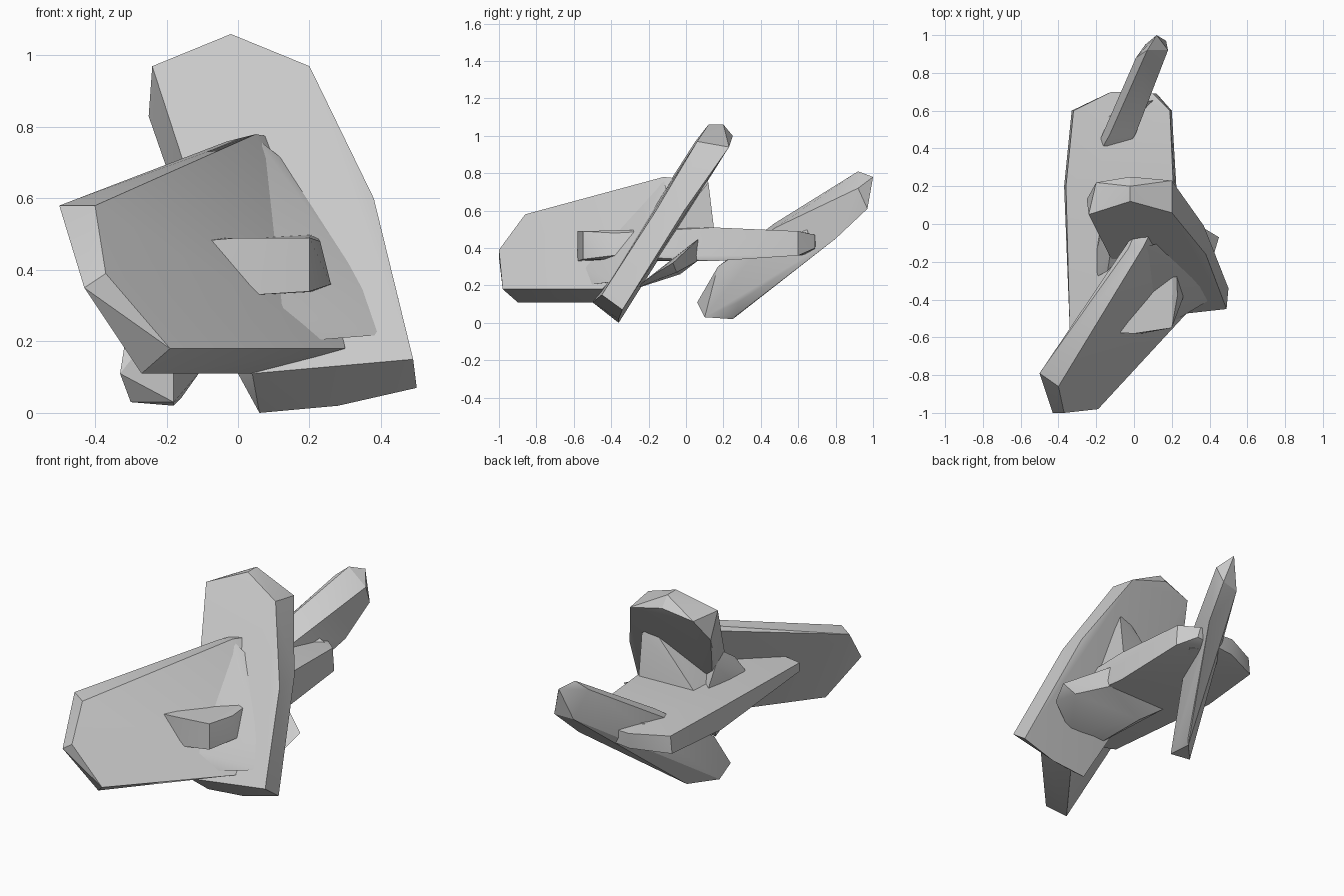
import bpy
import bmesh
import math
from mathutils import Vector

default_cube = bpy.data.objects.get("Cube")
if default_cube:
    bpy.data.objects.remove(default_cube, do_unlink=True)

CENTIMETRE = 0.01


def make_material(name, colour):
    material = bpy.data.materials.new(name)
    material.use_nodes = True
    material.diffuse_color = colour
    shader = material.node_tree.nodes["Principled BSDF"]
    shader.inputs["Base Color"].default_value = colour
    shader.inputs["Roughness"].default_value = 0.8
    return material


stone_grey = make_material("stone_grey", (0.6, 0.6, 0.6, 1))


def faceted_block(name, *edge_loops):
    """Wrap the smallest convex block around the given edge loops."""
    bm = bmesh.new()
    for loop in edge_loops:
        for point in loop:
            bm.verts.new(Vector(point) * CENTIMETRE)
    result = bmesh.ops.convex_hull(bm, input=list(bm.verts))
    unused = [item for item in result["geom_interior"] + result["geom_unused"]
              if isinstance(item, bmesh.types.BMVert) and item.is_valid]
    if unused:
        bmesh.ops.delete(bm, geom=list(set(unused)), context="VERTS")
    bmesh.ops.dissolve_limit(bm, angle_limit=math.radians(3),
                             verts=list(bm.verts), edges=list(bm.edges))
    bmesh.ops.recalc_face_normals(bm, faces=list(bm.faces))
    mesh = bpy.data.meshes.new(name)
    bm.to_mesh(mesh)
    bm.free()
    mesh.materials.append(stone_grey)
    block = bpy.data.objects.new(name, mesh)
    bpy.context.collection.objects.link(block)
    # Soft shading across the gentle facets, crisp outer edges
    bpy.ops.object.select_all(action="DESELECT")
    block.select_set(True)
    bpy.context.view_layer.objects.active = block
    bpy.ops.object.shade_smooth_by_angle(angle=math.radians(25))
    return block


# Broad slab reaching forward: front face, then rear face
faceted_block(
    "front_slab",
    [(-40, -86, 58), (-37, -100, 39), (-19, -98, 18), (15, -56, 19),
     (30, -45, 18), (5, -12, 78), (10, -2, 77), (24, -18, 45)],
    [(-50, -79, 58), (-43, -100, 35), (-27, -90, 11), (5, -48, 11),
     (15, -38, 14), (-3, -13, 76), (2, -2, 76)],
)

# Tall leaning slab: upper face, then under face
faceted_block(
    "leaning_slab",
    [(-24, 5, 97), (-2, 12, 106), (20, 6, 97), (38, -16, 60),
     (49, -45, 15), (4, -50, 11), (-17, -8, 72)],
    [(-20, 22, 96), (-2, 20, 106), (-2, 25, 100), (20, 23, 94), (37, -1, 60),
     (48, -31, 17), (50, -34, 7), (28, -36, 2), (6, -36, 0), (0, -38, 11),
     (-20, 3, 70), (-25, 13, 83)],
)

# Thick level plate through the middle: top face, then bottom face
faceted_block(
    "level_plate",
    [(-34, -56, 46), (0, -58, 49), (20, -55, 49), (23, -38, 48),
     (21, 15, 51), (19, 60, 49), (10, 69, 47), (-12, 70, 47),
     (-32, 60, 47), (-36, 20, 49)],
    [(-34, -56, 41), (4, -58, 33), (20, -55, 34), (26, -39, 36),
     (22, 15, 33), (20, 60, 36), (12, 69, 40), (-12, 69, 38),
     (-33, 60, 37), (-37, 20, 37)],
)

# Narrow rising blade at the back: right side, then left side
faceted_block(
    "rear_blade",
    [(12, 100, 78), (18, 92, 72), (17, 97, 61), (13, 80, 45),
     (-11, 28, 11), (-16, 27, 4), (-18, 10, 3), (-18, 17, 30), (1, 48, 51)],
    [(7, 92, 81), (1, 88, 76), (6, 95, 60), (-18, 25, 2),
     (-30, 12, 3), (-33, 6, 11), (-30, 17, 30), (-13, 47, 53)],
)

# Flare blending the front slab into the leaning slab
faceted_block(
    "front_flare",
    [(5, -12, 77), (3, -36, 52), (10, -55, 30), (17, -54, 20)],
    [(15, -10, 69), (25, -20, 52), (36, -32, 35), (42, -39, 22),
     (12, -16, 55), (25, -38, 22)],
)

# Side flare behind the front slab
faceted_block(
    "side_flare",
    [(-14, -25, 56), (-12, -12, 65), (-17, -3, 60), (-5, -15, 62)],
    [(-20, -15, 47), (-20, -28, 47), (-17, 5, 47), (0, -10, 47)],
)

# Gusset joining the leaning slab to the top of the level plate
faceted_block(
    "upper_gusset",
    [(14, 10, 78), (20, 12, 75), (20, 11, 60), (-2, 6, 62)],
    [(20, 15, 50), (-14, 11, 48), (20, -10, 48), (-14, -10, 48)],
)

# Gusset below the level plate, reaching the outer edge of the leaning slab
faceted_block(
    "lower_gusset",
    [(45, -7, 32), (42, -17, 26), (22, 6, 33), (-20, 2, 36), (20, 8, 46)],
    [(38, -5, 27), (-6, -3, 26), (22, -28, 18), (3, -28, 18)],
)

# Ridge spreading the back blade into the level plate
faceted_block(
    "blade_gusset",
    [(-12, 40, 48), (-18, 55, 47), (4, 64, 52), (13, 66, 46)],
    [(-22, 25, 36), (0, 66, 38), (12, 62, 36), (0, 40, 36)],
)
